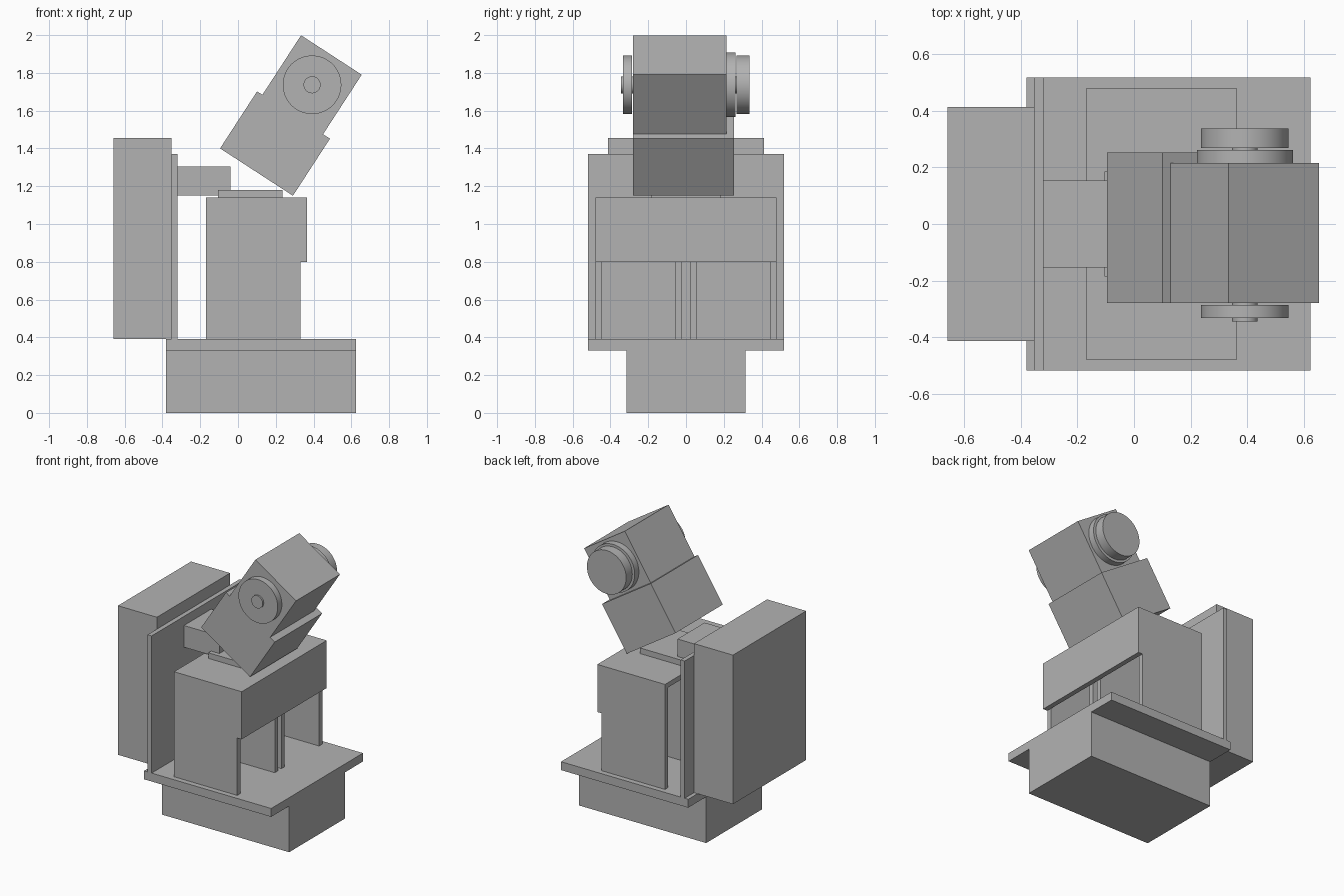
import bpy
import math

cube = bpy.data.objects.get("Cube")
if cube:
    bpy.data.objects.remove(cube, do_unlink=True)

grey = bpy.data.materials.new("grey")
grey.use_nodes = True
grey.diffuse_color = (0.45, 0.45, 0.45, 1)
grey.node_tree.nodes["Principled BSDF"].inputs["Base Color"].default_value = (0.45, 0.45, 0.45, 1)


def finish(name):
    obj = bpy.context.object
    obj.name = name
    obj.data.materials.append(grey)
    return obj


def box(name, x, y, z):
    """Box from its (low, high) range on each axis."""
    bpy.ops.mesh.primitive_cube_add(size=1, location=[sum(r) / 2 for r in (x, y, z)])
    obj = finish(name)
    obj.scale = [r[1] - r[0] for r in (x, y, z)]
    bpy.ops.object.transform_apply(location=False, rotation=False, scale=True)
    return obj


def disc(name, radius, y):
    """Round part on the head's pivot axis."""
    bpy.ops.mesh.primitive_cylinder_add(
        vertices=64, radius=radius, depth=y[1] - y[0],
        location=(PIVOT_X, sum(y) / 2, PIVOT_Z), rotation=(math.pi / 2, 0, 0))
    obj = finish(name)
    bpy.ops.object.shade_smooth_by_angle(angle=math.radians(40))
    return obj


def tilted_box(name, centre, width, height, y):
    cx, cz = centre
    obj = box(name, (cx - width / 2, cx + width / 2), y, (cz - height / 2, cz + height / 2))
    obj.rotation_euler.y = TILT
    return obj


PIVOT_X, PIVOT_Z = 0.392, 1.737
TILT = math.radians(33)

# Base and its overhanging deck
box("base", (-0.38, 0.625), (-0.315, 0.315), (0, 0.33))
box("deck", (-0.38, 0.625), (-0.518, 0.518), (0.33, 0.39))

# Tall cabinet and mounting panel
box("tall_cabinet", (-0.66, -0.352), (-0.413, 0.413), (0.39, 1.455))
box("mounting_panel", (-0.352, -0.32), (-0.518, 0.518), (0.39, 1.37))

# Stand: upright walls, thin top and front apron
for name, y in (("right_wall", -0.462), ("inner_right_wall", -0.038),
                ("inner_left_wall", 0.038), ("left_wall", 0.462)):
    box("stand_" + name, (-0.17, 0.33), (y - 0.018, y + 0.018), (0.39, 1.105))
box("stand_top", (-0.17, 0.33), (-0.48, 0.48), (1.105, 1.14))
box("stand_apron", (0.33, 0.365), (-0.48, 0.48), (0.8, 1.14))

# Turntable plate and connecting arm
box("head_plate", (-0.105, 0.235), (-0.185, 0.185), (1.14, 1.18))
box("connecting_arm", (-0.32, -0.04), (-0.153, 0.153), (1.15, 1.305))

# Tilted head
tilted_box("head_lower", (0.196, 1.426), 0.46, 0.36, (-0.28, 0.253))
tilted_box("head_upper", (PIVOT_X, PIVOT_Z), 0.383, 0.376, (-0.28, 0.215))

# Wheels on the pivot
disc("front_wheel", 0.155, (-0.333, -0.286))
disc("pivot_pin", 0.045, (-0.345, 0.3))
disc("rear_flange", 0.17, (0.215, 0.262))
disc("rear_wheel", 0.155, (0.268, 0.337))
